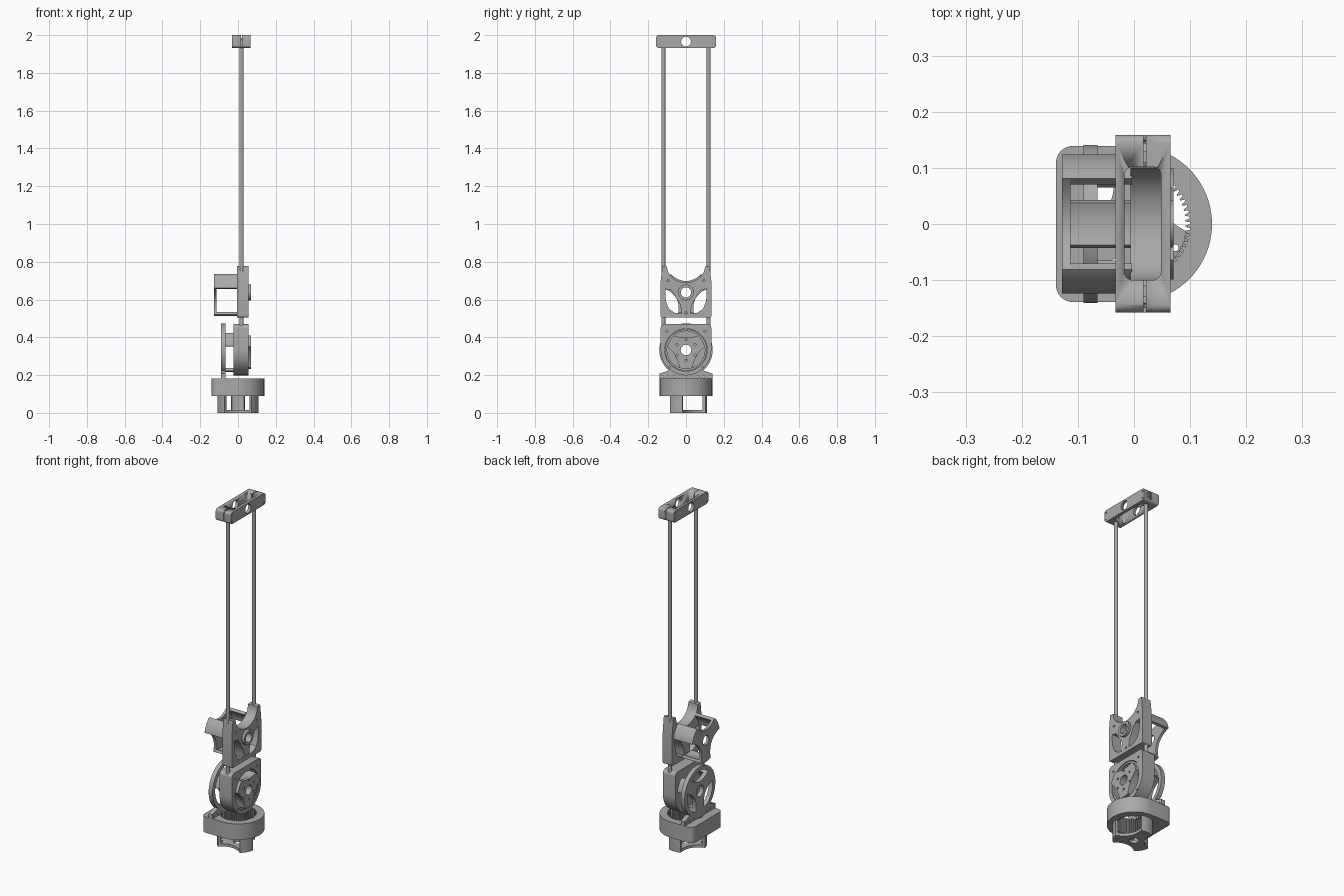
import bpy, bmesh, math
from mathutils import Matrix

cube = bpy.data.objects.get("Cube")
if cube:
    bpy.data.objects.remove(cube, do_unlink=True)

grey = bpy.data.materials.new("machined grey")
grey.use_nodes = True
grey.diffuse_color = (0.4, 0.4, 0.4, 1)
bsdf = next(n for n in grey.node_tree.nodes if n.type == 'BSDF_PRINCIPLED')
bsdf.inputs["Base Color"].default_value = (0.4, 0.4, 0.4, 1)

SIDEWAYS = Matrix(((0, 0, 1), (1, 0, 0), (0, 1, 0))).to_4x4()  # profile in y-z, depth in x
UPRIGHT = Matrix.Identity(4)                                   # profile in x-y, depth in z


def arc(cx, cy, r, a0, a1, n=24):
    return [(cx + r * math.cos(math.radians(a0 + (a1 - a0) * i / n)),
             cy + r * math.sin(math.radians(a0 + (a1 - a0) * i / n))) for i in range(n + 1)]


def circle(cx, cy, r, n=40):
    return arc(cx, cy, r, 0, 360, n)[:-1]


def rounded(x0, x1, y0, y1, r):
    return (arc(x1 - r, y0 + r, r, -90, 0, 8) + arc(x1 - r, y1 - r, r, 0, 90, 8)
            + arc(x0 + r, y1 - r, r, 90, 180, 8) + arc(x0 + r, y0 + r, r, 180, 270, 8))


def prism(name, loops, lo, hi, frame=SIDEWAYS):
    """Extrude an outline (first loop) with holes (other loops)."""
    cu = bpy.data.curves.new(name, 'CURVE')
    cu.dimensions, cu.fill_mode, cu.extrude = '2D', 'BOTH', (hi - lo) / 2
    for loop in loops:
        sp = cu.splines.new('POLY')
        sp.points.add(len(loop) - 1)
        for p, (u, v) in zip(sp.points, loop):
            p.co = (u, v, 0, 1)
        sp.use_cyclic_u = True
    tmp = bpy.data.objects.new(name + "_profile", cu)
    bpy.context.collection.objects.link(tmp)
    bpy.context.view_layer.update()
    me = bpy.data.meshes.new_from_object(tmp.evaluated_get(bpy.context.evaluated_depsgraph_get()))
    bpy.data.objects.remove(tmp, do_unlink=True)
    bm = bmesh.new()
    bm.from_mesh(me)
    bmesh.ops.remove_doubles(bm, verts=bm.verts, dist=1e-5)
    bmesh.ops.transform(bm, matrix=frame @ Matrix.Translation((0, 0, (lo + hi) / 2)), verts=bm.verts)
    bmesh.ops.recalc_face_normals(bm, faces=bm.faces)
    bm.to_mesh(me)
    bm.free()
    me.materials.clear()
    me.materials.append(grey)
    ob = bpy.data.objects.new(name, me)
    bpy.context.collection.objects.link(ob)
    bpy.ops.object.select_all(action='DESELECT')
    ob.select_set(True)
    bpy.context.view_layer.objects.active = ob
    bpy.ops.object.shade_smooth_by_angle(angle=math.radians(30))
    return ob


def cut(ob, cutters):
    for c in cutters:
        c.hide_render = True
        mod = ob.modifiers.new("cut", 'BOOLEAN')
        mod.operation, mod.solver, mod.object = 'DIFFERENCE', 'EXACT', c
        bpy.context.view_layer.objects.active = ob
        bpy.ops.object.modifier_apply(modifier=mod.name)
        bpy.data.objects.remove(c, do_unlink=True)


# Three-armed mount pattern: concave flanks between arms spaced 120 degrees
HALF = 20


def flank(cx, cy, r, a, waist):
    p, q = arc(cx, cy, r, a + HALF, a + 120 - HALF, 1)
    depth = 2 * waist - r * math.cos(math.radians(60 - HALF))
    k = (cx + depth * math.cos(math.radians(a + 60)), cy + depth * math.sin(math.radians(a + 60)))
    pts = []
    for i in range(17):
        t = i / 16
        pts.append(tuple((1 - t) ** 2 * p[j] + 2 * t * (1 - t) * k[j] + t * t * q[j] for j in (0, 1)))
    return pts


def star(cx, cy, r, start, waist):
    pts = []
    for a in (start, start + 120, start + 240):
        pts += arc(cx, cy, r, a - HALF, a + HALF, 8)[:-1] + flank(cx, cy, r, a, waist)[:-1]
    return pts


def lenses(cx, cy, r, start, waist):
    return [flank(cx, cy, r, a, waist) + arc(cx, cy, r, a + 120 - HALF, a + HALF, 16)[1:-1]
            for a in (start, start + 120, start + 240)]


def pillars(name, cx, cy, r, start, lo, hi, frame=SIDEWAYS):
    for i in range(3):
        a = start + 120 * i
        prism(f"{name}_{i + 1}", [arc(cx, cy, r, a - HALF, a + HALF, 12)
              + arc(cx, cy, r - 0.016, a + HALF, a - HALF, 12)], lo, hi, frame)


# Base: motor mount under a D-shaped internal ring gear
bolts = [circle(*arc(0, 0, 0.085, a, a, 1)[0], 0.006, 12) for a in (90, 210, 330)]
prism("base_mount_plate", [star(0, 0, 0.11, 90, 0.055), circle(0, 0, 0.025)] + bolts, 0, 0.016, UPRIGHT)
pillars("base_pillar", 0, 0, 0.11, 90, 0.016, 0.092, UPRIGHT)
teeth = []
for i in range(60):
    for step, r in ((0, 0.1), (1.8, 0.1), (2.8, 0.092), (4.2, 0.092)):
        teeth.append(arc(0, 0, r, i * 6 + step, 0, 1)[0])
body = (arc(0, 0, 0.139, -90, 90, 48) + arc(-0.109, 0.109, 0.03, 90, 180, 10)
        + arc(-0.109, -0.109, 0.03, 180, 270, 10))
prism("base_ring_gear", [body, teeth], 0.09, 0.182, UPRIGHT)

# Lower joint: standing disc, pillars, housing and rotor
Z1 = 0.333
foot = [(-0.141, 0.208), (-0.141, 0.18), (0.141, 0.18), (0.141, 0.208)]
foot_holes = [circle(s * y, 0.194, 0.004, 10) for s in (-1, 1) for y in (0.06, 0.095, 0.125)]
prism("lower_joint_disc", [arc(0, Z1, 0.141, -50, 230, 64) + foot, circle(0, Z1, 0.032)]
      + lenses(0, Z1, 0.117, 30, 0.055) + foot_holes, -0.09, -0.065)
pillars("lower_joint_pillar", 0, Z1, 0.117, 30, -0.066, -0.024)
shell = (arc(0, Z1, 0.134, 180, 360, 48) + arc(0.112, 0.448, 0.022, 0, 90, 8)
         + arc(-0.112, 0.448, 0.022, 90, 180, 8))
shell_bolts = [circle(s * 0.1, 0.432, 0.006, 12) for s in (-1, 1)]
shell_bolts += [circle(s * 0.088, 0.243, 0.005, 12) for s in (-1, 1)]
prism("lower_joint_back_wall", [shell, circle(0, Z1, 0.032)], -0.025, -0.012)
prism("lower_joint_housing", [shell, circle(0, Z1, 0.112, 64)] + shell_bolts, -0.012, 0.055)
prism("lower_joint_rotor", [circle(0, Z1, 0.11, 64), circle(0, Z1, 0.032)]
      + lenses(0, Z1, 0.1, 30, 0.06), 0.0, 0.052)
rotor_bolts = [circle(*arc(0, Z1, 0.055, a, a, 1)[0], 0.006, 12) for a in (30, 90, 150, 210, 270, 330)]
prism("lower_joint_hub", [star(0, Z1, 0.1, 30, 0.065), circle(0, Z1, 0.028)] + rotor_bolts, 0.05, 0.07)

# Upper joint: horned yoke with leaf windows and motor mount behind it
Z2 = 0.638
bowl = [(0.1 * math.sin(math.radians(t)), 0.775 - 0.085 * math.cos(math.radians(t)))
        for t in range(-90, 91, 6)]
yoke = (bowl + [(0.125, 0.778), (0.135, 0.69)] + arc(0.125, 0.515, 0.01, 0, -90, 6)
        + arc(-0.125, 0.515, 0.01, 270, 180, 6) + [(-0.135, 0.69), (-0.125, 0.778)])
leaf = [(0.108, 0.656), (0.08, 0.65), (0.062, 0.628), (0.05, 0.605), (0.034, 0.58),
        (0.026, 0.55), (0.024, 0.525), (0.06, 0.53), (0.09, 0.55), (0.106, 0.59), (0.11, 0.63)]
windows = [[(s * y, z) for y, z in leaf] for s in (-1, 1)]
yoke_bolts = [circle(s * 0.095, 0.7, 0.006, 12) for s in (-1, 1)] + [circle(0, 0.53, 0.006, 12)]
prism("upper_joint_yoke", [yoke, circle(0, Z2, 0.027)] + windows + yoke_bolts, -0.006, 0.055)
prism("upper_joint_boss", [circle(0, Z2, 0.042), circle(0, Z2, 0.027)], 0.054, 0.07)
prism("upper_mount_plate", [star(0, Z2, 0.126, 30, 0.06), circle(0, Z2, 0.027)], -0.128, -0.113)
pillars("upper_mount_pillar", 0, Z2, 0.126, 30, -0.114, -0.004)

# Long rods
for side, y in (("left_rear", 0.12), ("left_front", -0.12)):
    prism("rod_" + side.split("_")[1], [circle(0.019, y, 0.0105, 24)], 0.45, 1.985, UPRIGHT)

# Top clamp: split block with central slot and cross holes
side_bolts = [circle(s * 0.145, z, 0.004, 10) for s in (-1, 1) for z in (1.945, 1.985)]
clamp = prism("top_clamp", [rounded(-0.158, 0.159, 1.932, 2.0, 0.015), circle(0, 1.966, 0.026)]
              + side_bolts, -0.033, 0.065)
cut(clamp, [prism("slot_cutter", [rounded(-0.017, 0.048, -0.1, 0.102, 0.015)], 1.9, 2.05, UPRIGHT),
            prism("slit_cutter", [[(0.0165, -0.2), (0.0215, -0.2), (0.0215, 0.2), (0.0165, 0.2)]],
                  1.945, 2.05, UPRIGHT)])
